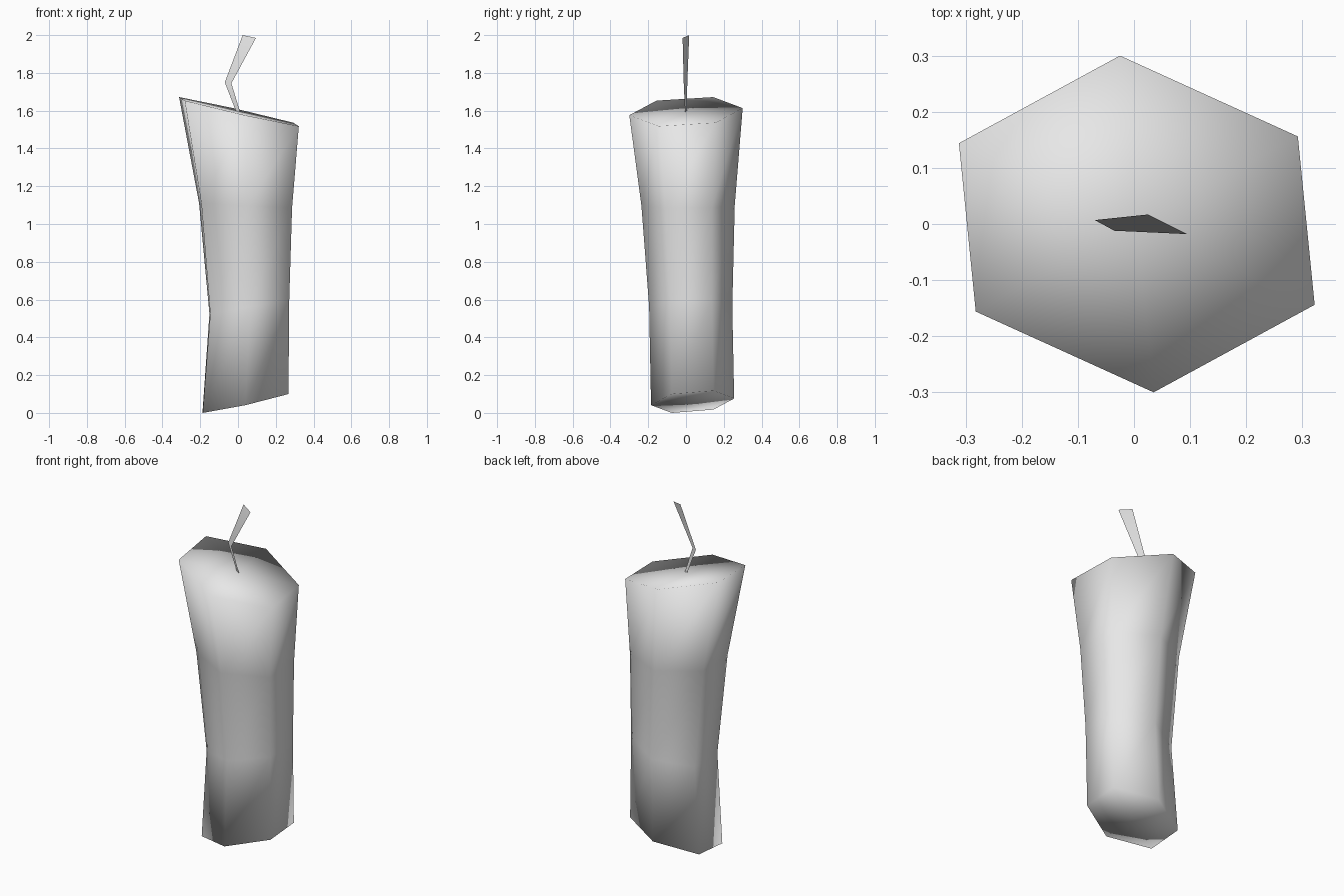
import bpy
import bmesh
from math import sin, cos, radians

default_cube = bpy.data.objects.get("Cube")
if default_cube:
    bpy.data.objects.remove(default_cube, do_unlink=True)

wax = bpy.data.materials.new("pale grey")
wax.use_nodes = True
grey = (0.8, 0.8, 0.8, 1)
wax.diffuse_color = grey
wax.node_tree.nodes["Principled BSDF"].inputs["Base Color"].default_value = grey


def finish(bm, name):
    """Turn a bmesh into a smooth shaded object."""
    for face in bm.faces:
        face.smooth = True
    mesh = bpy.data.meshes.new(name)
    bm.to_mesh(mesh)
    bm.free()
    mesh.materials.append(wax)
    obj = bpy.data.objects.new(name, mesh)
    bpy.context.collection.objects.link(obj)
    return obj


def hex_ring(bm, cx, cy, half_x, half_y, z, tilt_x, tilt_y, shear):
    """Six-sided ring with a point at front and back, tilted and sheared."""
    ring = []
    for i in range(6):
        a = radians(60 * i - 90)
        u, v = cos(a) / cos(radians(30)) * half_x, sin(a) * half_y
        x, y = cx + u + shear * v, cy + v - 0.2 * shear * u
        ring.append(bm.verts.new((x, y, z + tilt_x * x + tilt_y * y)))
    return ring


# Candle body: centre, half sizes, height, tilt and shear of each ring
SECTIONS = [
    (0.04, 0.035, 0.227, 0.22, 0.047, 0.22, 0.08, 0),
    (0.06, 0.025, 0.209, 0.22, 0.55, 0.17, 0, -0.02),
    (0.04, 0.011, 0.24, 0.247, 1.1, -0.05, 0, -0.05),
    (0.005, 0, 0.302, 0.30, 1.596, -0.225, 0.04, -0.1),
]
bm = bmesh.new()
rings = [hex_ring(bm, *s) for s in SECTIONS]
for low, high in zip(rings, rings[1:]):
    for i in range(6):
        j = (i + 1) % 6
        bm.faces.new((low[i], low[j], high[j], high[i]))
caps = [bm.faces.new(rings[0][::-1]), bm.faces.new(rings[-1])]
bmesh.ops.poke(bm, faces=caps)
bmesh.ops.recalc_face_normals(bm, faces=bm.faces)
finish(bm, "candle_body")

# Wick: flat bent ribbon that widens upward, given as left and right edges
LEFT = [(-0.01, 0.004, 1.595), (-0.07, 0.007, 1.75), (0.025, 0.017, 2.0)]
RIGHT = [(0.012, -0.005, 1.59), (-0.035, -0.012, 1.745), (0.095, -0.018, 1.985)]
bm = bmesh.new()
left = [bm.verts.new(p) for p in LEFT]
right = [bm.verts.new(p) for p in RIGHT]
for i in range(2):
    bm.faces.new((left[i], right[i], right[i + 1], left[i + 1]))
finish(bm, "wick")
